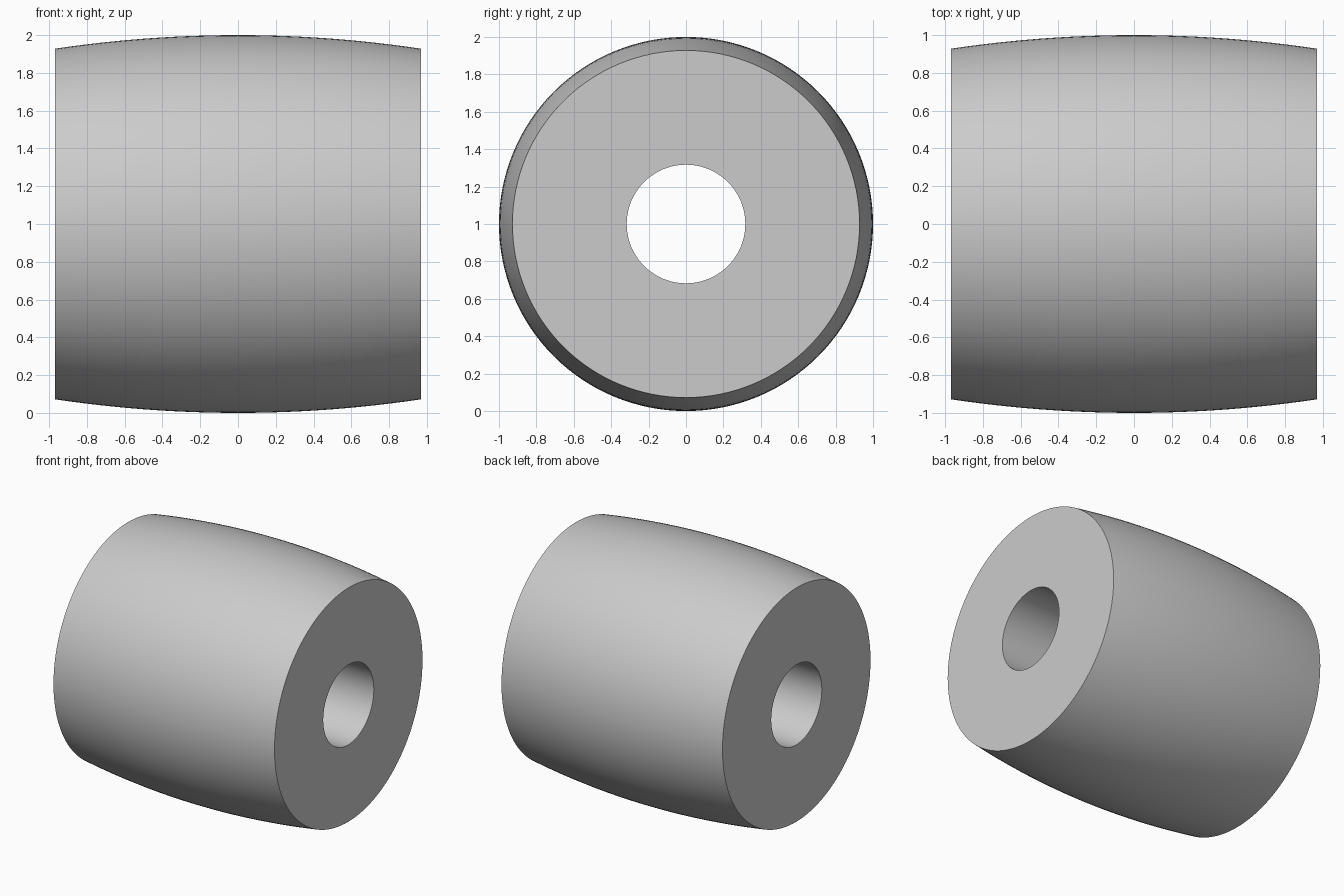
import bpy
import bmesh
from math import cos, sin, tau

cube = bpy.data.objects.get("Cube")
if cube:
    bpy.data.objects.remove(cube, do_unlink=True)

HALF_LENGTH = 0.97
MID_RADIUS = 1.0
END_RADIUS = 0.928
BORE_RADIUS = 0.317
SIDES = 128
STEPS = 24

grey = bpy.data.materials.new("light grey")
grey.use_nodes = True
colour = (0.6, 0.6, 0.6, 1)
grey.diffuse_color = colour
grey.node_tree.nodes["Principled BSDF"].inputs["Base Color"].default_value = colour

# Closed cross-section: crowned outside as a circular arc, straight bore inside
sag = MID_RADIUS - END_RADIUS
arc_radius = (HALF_LENGTH ** 2 + sag ** 2) / (2 * sag)
profile = [(-HALF_LENGTH, BORE_RADIUS)]
for i in range(STEPS + 1):
    x = HALF_LENGTH * (2 * i / STEPS - 1)
    profile.append((x, MID_RADIUS - arc_radius + (arc_radius ** 2 - x ** 2) ** 0.5))
profile.append((HALF_LENGTH, BORE_RADIUS))

# Revolve the section around the x axis
bm = bmesh.new()
rings = []
for x, r in profile:
    rings.append([bm.verts.new((x, r * cos(tau * k / SIDES), 1 + r * sin(tau * k / SIDES)))
                  for k in range(SIDES)])
for a, b in zip(rings, rings[1:] + rings[:1]):
    for k in range(SIDES):
        n = (k + 1) % SIDES
        bm.faces.new((a[k], a[n], b[n], b[k]))
bmesh.ops.recalc_face_normals(bm, faces=bm.faces)

mesh = bpy.data.meshes.new("crowned_roller")
bm.to_mesh(mesh)
bm.free()
mesh.materials.append(grey)
roller = bpy.data.objects.new("crowned_roller", mesh)
bpy.context.collection.objects.link(roller)

# Smooth the curved walls, keep the rims sharp
bpy.ops.object.select_all(action="DESELECT")
roller.select_set(True)
bpy.context.view_layer.objects.active = roller
bpy.ops.object.shade_smooth_by_angle(angle=0.6)
